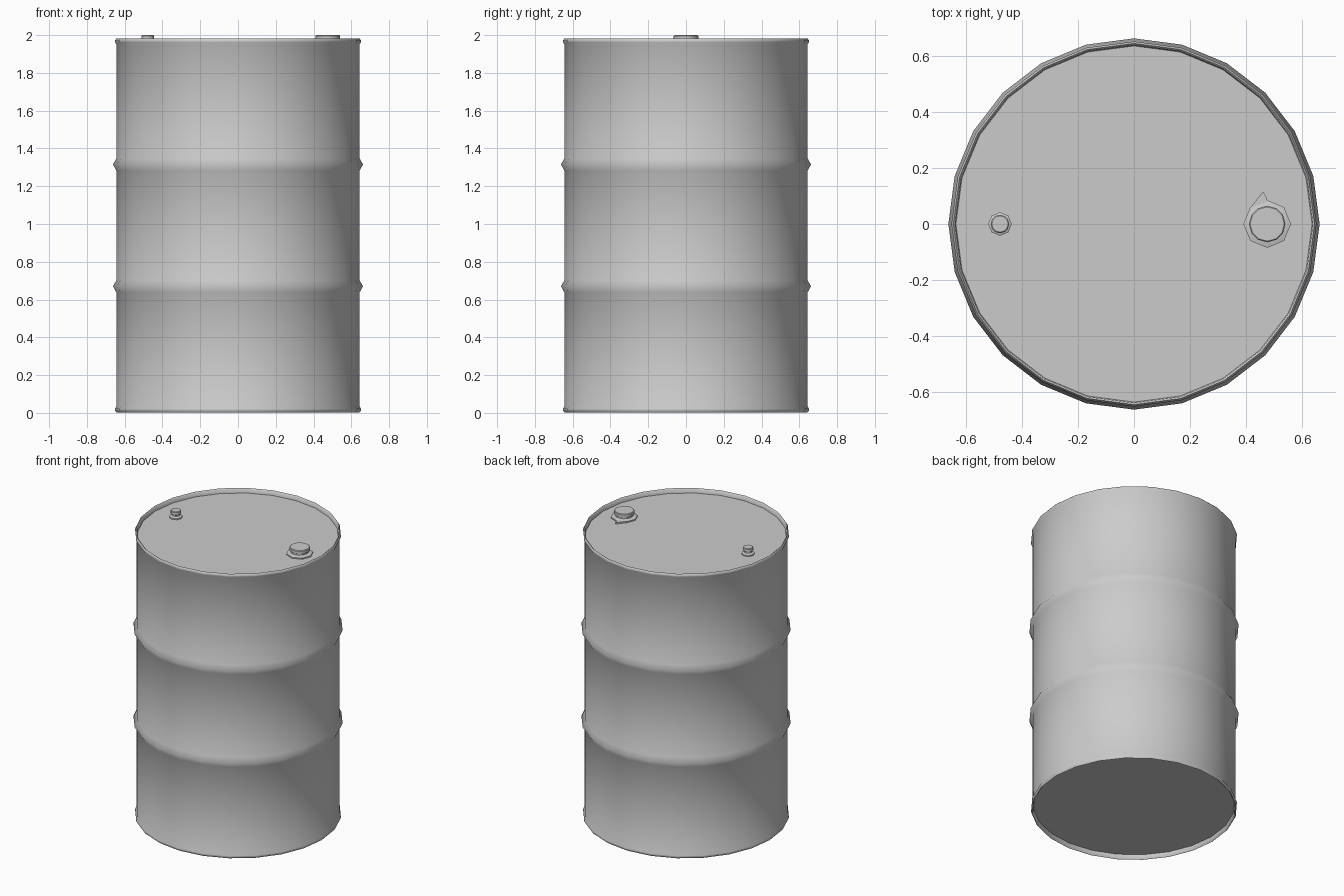
import bpy, math
from math import sin, cos, pi

if "Cube" in bpy.data.objects:
    bpy.data.objects.remove(bpy.data.objects["Cube"])


def lathe(name, profile, sides, x=0.0, angle=70):
    """Revolve an (r, z) profile about a vertical axis; cap both ends."""
    verts = [(x + r * cos(2 * pi * i / sides), r * sin(2 * pi * i / sides), z)
             for r, z in profile for i in range(sides)]
    faces = []
    for k in range(len(profile) - 1):
        for i in range(sides):
            j = (i + 1) % sides
            a, b = k * sides, (k + 1) * sides
            faces.append((a + i, a + j, b + j, b + i))
    last = (len(profile) - 1) * sides
    faces.append(tuple(reversed(range(sides))))
    faces.append(tuple(range(last, last + sides)))
    return add_mesh(name, verts, faces, angle)


def add_mesh(name, verts, faces, angle):
    mesh = bpy.data.meshes.new(name)
    mesh.from_pydata(verts, [], faces)
    mesh.update()
    obj = bpy.data.objects.new(name, mesh)
    bpy.context.collection.objects.link(obj)
    bpy.ops.object.select_all(action='DESELECT')
    obj.select_set(True)
    bpy.context.view_layer.objects.active = obj
    bpy.ops.object.shade_smooth_by_angle(angle=math.radians(angle))
    return obj


# Drum shell: half profile from recessed end to middle, mirrored in height
H = 1.985
LID = 1.95
half = [(0.635, H - LID), (0.638, 0.008), (0.644, 0.003), (0.651, 0.012),
        (0.651, 0.022), (0.644, 0.034),
        (0.644, 0.638), (0.662, 0.67), (0.644, 0.702)]
profile = half + [(r, H - z) for r, z in reversed(half)]
lathe("drum_body", profile, 24)


# Bung plugs: wide octagonal flange, narrow neck, round head
def bung(name, x, flange, head, neck):
    lathe(name + "_flange", [(flange, LID - 0.003), (flange, LID + 0.008),
                             (neck, LID + 0.016)], 8, x, 30)
    lathe(name + "_head", [(neck, LID), (neck, LID + 0.024),
                           (head, LID + 0.028), (head, 1.996),
                           (head - 0.004, 2.0)], 12, x, 40)


bung("large_bung", 0.475, 0.085, 0.065, 0.058)
bung("small_bung", -0.478, 0.042, 0.033, 0.026)

# Small pull tab on the large flange
tab = [(0.415, 0.058), (0.475, 0.08), (0.472, 0.095), (0.46, 0.116)]
verts = [(x, y, z) for z in (LID - 0.003, LID + 0.01) for x, y in tab]
faces = [(3, 2, 1, 0), (4, 5, 6, 7)] + \
        [(i, (i + 1) % 4, (i + 1) % 4 + 4, i + 4) for i in range(4)]
add_mesh("pull_tab", verts, faces, 30)
